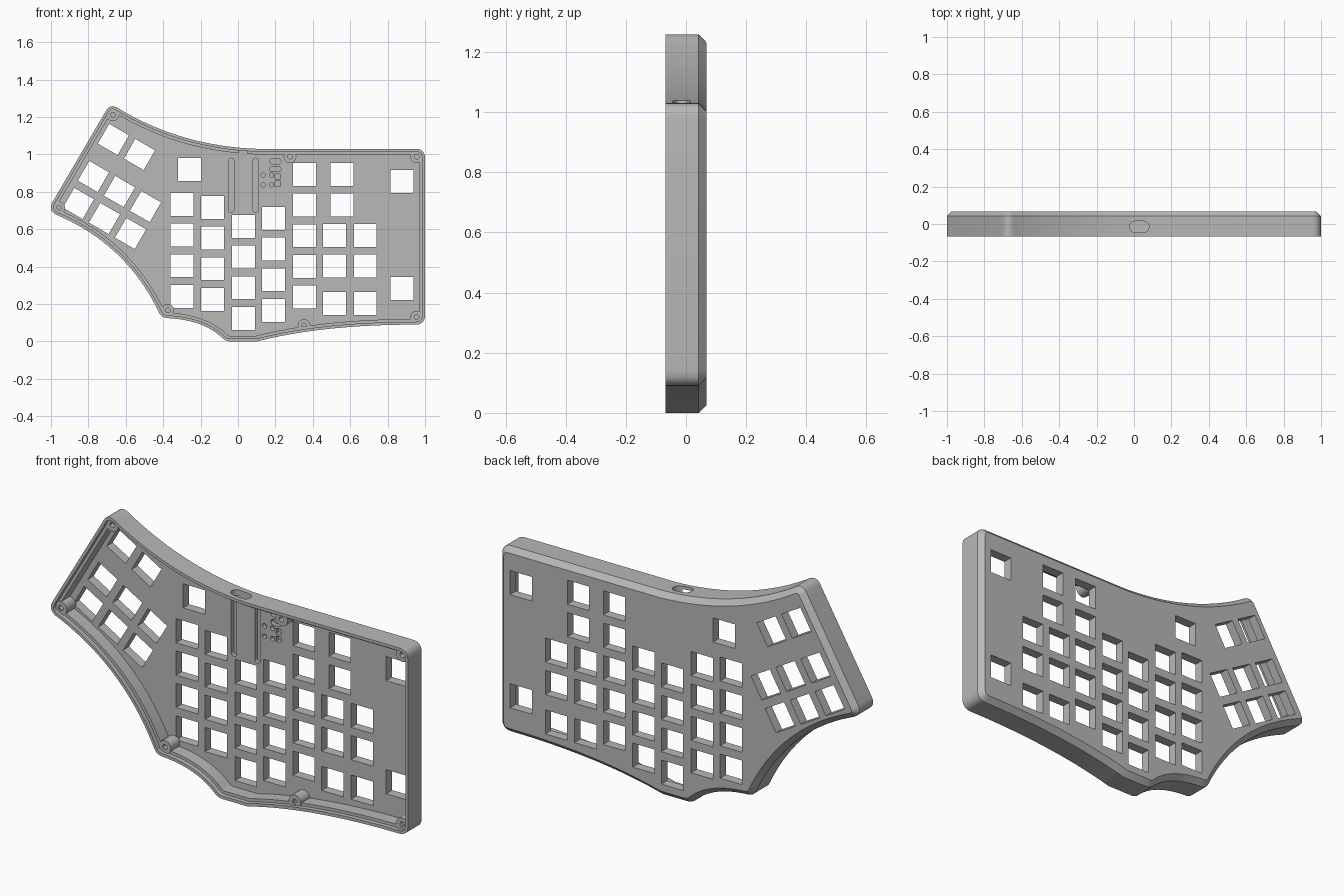
import bpy, bmesh
from math import sin, cos, pi, radians
from mathutils import Vector

cube = bpy.data.objects.get("Cube")
if cube:
    bpy.data.objects.remove(cube)

grey = bpy.data.materials.new("plain grey")
grey.use_nodes = True
grey.diffuse_color = (0.48, 0.48, 0.48, 1)
grey.node_tree.nodes["Principled BSDF"].inputs["Base Color"].default_value = grey.diffuse_color

BACK, FRONT, FLOOR = 0.068, -0.068, 0.02


def quad(a, c, b, n):
    """Points on a quadratic curve from a to b with control c."""
    a, c, b = Vector(a), Vector(c), Vector(b)
    return [a * (1 - t) ** 2 + c * 2 * t * (1 - t) + b * t * t for t in (i / n for i in range(n + 1))]


def inset(pts, d):
    """Move a counter-clockwise outline inwards by d with mitred corners."""
    out = []
    for i, p in enumerate(pts):
        e1 = (p - pts[i - 1]).normalized()
        e2 = (pts[(i + 1) % len(pts)] - p).normalized()
        n1, n2 = Vector((-e1.y, e1.x)), Vector((-e2.y, e2.x))
        out.append(p + (n1 + n2) * (d / (1 + n1.dot(n2))))
    return out


def loft(bm, rings):
    """Skin equal rings of 3D points into a closed solid."""
    loops = [[bm.verts.new(p) for p in ring] for ring in rings]
    n = len(loops[0])
    for a, b in zip(loops, loops[1:]):
        for i in range(n):
            j = (i + 1) % n
            bm.faces.new((a[i], a[j], b[j], b[i]))
    bm.faces.new(loops[0])
    bm.faces.new(loops[-1])


def at_y(pts, y):
    return [(p[0], y, p[1]) for p in pts]


def oval(cx, cy, w, h, r, n=6):
    """Rounded rectangle outline."""
    pts = []
    for k, (sx, sy) in enumerate(((1, 1), (-1, 1), (-1, -1), (1, -1))):
        for i in range(n):
            t = (k + i / (n - 1)) * pi / 2
            pts.append((cx + sx * (w / 2 - r) + r * cos(t), cy + sy * (h / 2 - r) + r * sin(t)))
    return pts


def square(cx, cz, size, angle=0):
    return [(cx + size * 0.7071 * cos(angle + (k + 0.5) * pi / 2),
             cz + size * 0.7071 * sin(angle + (k + 0.5) * pi / 2)) for k in range(4)]


def circle(cx, cz, r, n=24):
    return [(cx + r * cos(2 * pi * i / n), cz + r * sin(2 * pi * i / n)) for i in range(n)]


def make(name, bm):
    bmesh.ops.recalc_face_normals(bm, faces=bm.faces)
    mesh = bpy.data.meshes.new(name)
    bm.to_mesh(mesh)
    bm.free()
    mesh.materials.append(grey)
    ob = bpy.data.objects.new(name, mesh)
    bpy.context.collection.objects.link(ob)
    return ob


def activate(ob):
    bpy.ops.object.select_all(action="DESELECT")
    ob.select_set(True)
    bpy.context.view_layer.objects.active = ob


# case outline
raw = (quad((1, 0.977), (1, 1.03), (0.95, 1.03), 6)
       + quad((0.1, 1.03), (-0.3, 1.045), (-0.63, 1.24), 20)
       + quad((-0.63, 1.24), (-0.68, 1.278), (-0.705, 1.235), 8)
       + quad((-0.992, 0.745), (-1.017, 0.702), (-0.973, 0.678), 8)
       + quad((-0.973, 0.678), (-0.595, 0.52), (-0.42, 0.15), 20)
       + quad((-0.42, 0.15), (-0.408, 0.128), (-0.38, 0.125), 4)
       + quad((-0.38, 0.125), (-0.18, 0.115), (-0.08, 0.015), 12)
       + quad((-0.08, 0.015), (-0.06, 0), (-0.04, 0), 4)
       + quad((0.1, 0), (0.45, 0.09), (0.95, 0.09), 16)
       + quad((0.95, 0.09), (1, 0.09), (1, 0.143), 6))
outline = []
for p in raw:
    if not outline or (p - outline[-1]).length > 1e-4:
        outline.append(p)

# shell: chamfered back, outer wall, stepped rim, inner wall, floor
bm = bmesh.new()
loft(bm, [at_y(inset(outline, d), y) for d, y in (
    (0.026, BACK), (0, 0.042), (0, FRONT), (0.015, FRONT),
    (0.015, -0.045), (0.03, -0.045), (0.03, FLOOR))])
case = make("keyboard_case", bm)

# cutters
cut = bmesh.new()


def cut_y(pts, y0, y1):
    loft(cut, [at_y(pts, y0), at_y(pts, y1)])


# straight key columns: x, top key height, count
KEY, PITCH = 0.122, 0.164
columns = [(-0.3, 0.733, 4), (-0.137, 0.717, 4), (0.03, 0.615, 4), (0.19, 0.658, 4),
           (0.355, 0.893, 5), (0.556, 0.893, 2), (0.516, 0.567, 2), (0.68, 0.567, 2),
           (0.516, 0.203, 1), (0.68, 0.203, 1), (0.877, 0.856, 1), (0.877, 0.283, 1),
           (-0.26, 0.92, 1)]
for x, z, count in columns:
    for i in range(count):
        cut_y(square(x, z - i * PITCH, KEY), 0, 0.1)

# tilted key cluster
tilt = radians(-30)
right = Vector((cos(tilt), sin(tilt)))
for start, count in (((-0.666, 1.08), 2), ((-0.773, 0.882), 3), ((-0.853, 0.738), 3)):
    for i in range(count):
        c = Vector(start) + right * PITCH * i * 0.98
        cut_y(square(c.x, c.y, KEY, tilt), 0, 0.1)

# recesses in the floor for the controller board
for x in (-0.037, 0.095):
    cut_y(oval(x, 0.835, 0.03, 0.29, 0.0149), 0, 0.042)
for z in (0.963, 0.922):
    cut_y(oval(0.2, z, 0.06, 0.028, 0.0139), 0, 0.042)
for z in (0.882, 0.843):
    cut_y(square(0.212, z, 0.028), 0, 0.042)
for x in (0.135, 0.179):
    for z in (0.89, 0.837):
        cut_y(circle(x, z, 0.012, 16), 0, 0.042)

# cable port through the top wall
port = oval(0.028, -0.015, 0.105, 0.06, 0.0299)
loft(cut, [[(x, y, z) for x, y in port] for z in (0.97, 1.12)])

cutter = make("cutter", cut)
cutter.hide_render = True
mod = case.modifiers.new("openings", "BOOLEAN")
mod.operation, mod.solver, mod.object = "DIFFERENCE", "EXACT", cutter
activate(case)
bpy.ops.object.modifier_apply(modifier=mod.name)
bpy.data.objects.remove(cutter)

# screw bosses with blind holes
bosses = bmesh.new()
for x, z in ((-0.67, 1.212), (-0.958, 0.714), (-0.375, 0.166), (0.353, 0.085),
             (0.955, 0.13), (0.955, 0.988), (0.278, 0.988)):
    loft(bosses, [at_y(circle(x, z, r), y) for r, y in (
        (0.034, FLOOR + 0.005), (0.034, -0.05), (0.013, -0.05), (0.013, 0))])
screw_bosses = make("screw_bosses", bosses)

for ob in (case, screw_bosses):
    activate(ob)
    bpy.ops.object.shade_smooth_by_angle(angle=radians(30))
